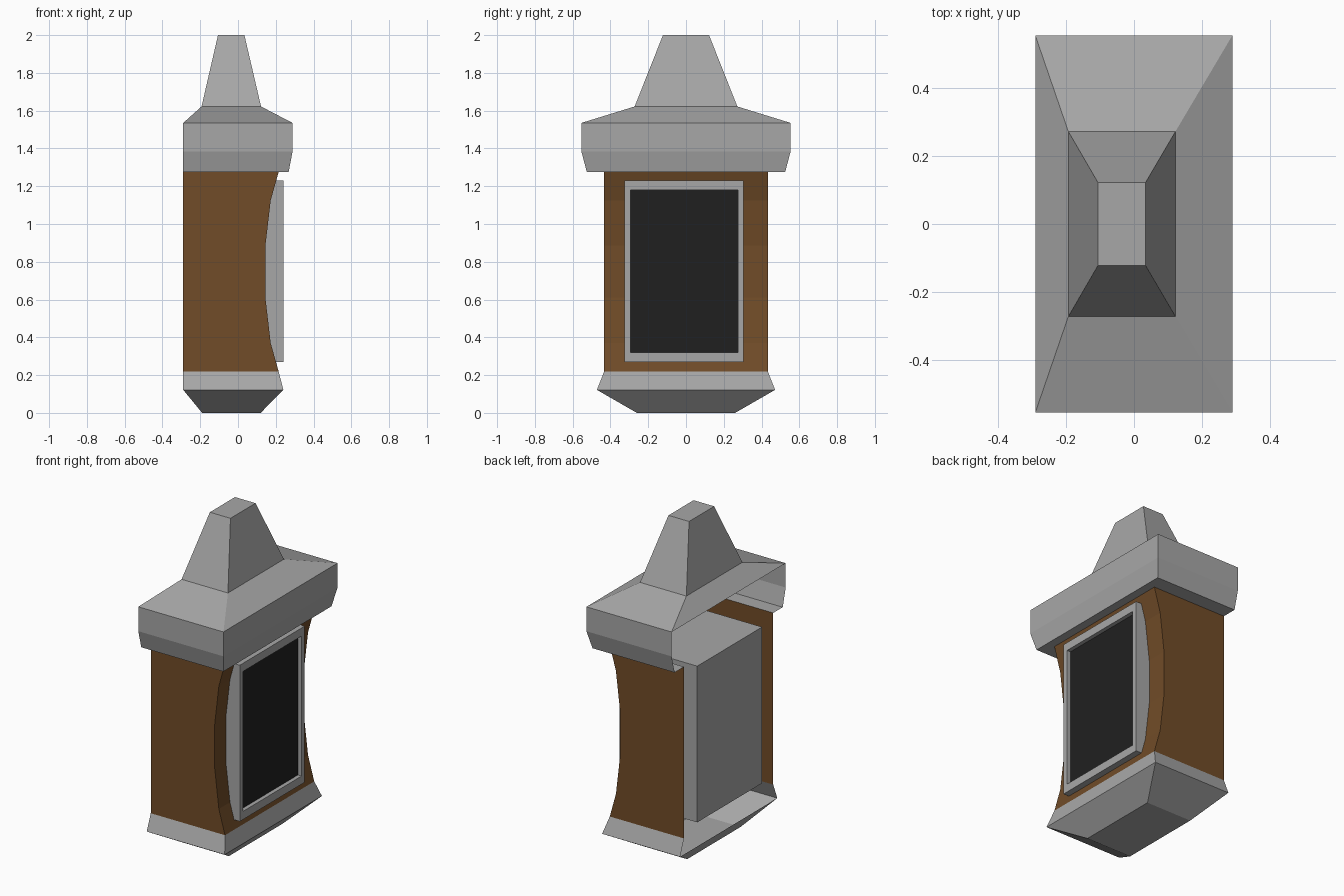
import bpy

if "Cube" in bpy.data.objects:
    bpy.data.objects.remove(bpy.data.objects["Cube"])


def material(name, color):
    m = bpy.data.materials.new(name)
    m.diffuse_color = (*color, 1)
    m.use_nodes = True
    m.node_tree.nodes["Principled BSDF"].inputs["Base Color"].default_value = m.diffuse_color
    return m


def plan(xb, xf, hy, z):
    """Horizontal rectangle, starting and ending at the back."""
    return [(xb, -hy, z), (xf, -hy, z), (xf, hy, z), (xb, hy, z)]


def upright(x, hy, hz, yc=-0.01, zc=0.75):
    """Vertical rectangle facing +x."""
    return [(x, yc - hy, zc - hz), (x, yc + hy, zc - hz),
            (x, yc + hy, zc + hz), (x, yc - hy, zc + hz)]


grey = material("grey", (0.39, 0.39, 0.39))
brown = material("brown", (0.164, 0.072, 0.021))
black = material("black", (0.0145, 0.0145, 0.0145))
BACK = -0.29


def loft(name, rings, closed=False, start=False, end=False, mat=grey):
    """Skin four-point rings; when not closed the back side stays open."""
    verts = [p for r in rings for p in r]
    faces = []
    for k in range(len(rings) - 1):
        a, b = 4 * k, 4 * k + 4
        for i in range(4 if closed else 3):
            j = (i + 1) % 4
            faces.append((a + i, a + j, b + j, b + i))
    if start:
        faces.append((3, 2, 1, 0))
    if end:
        n = len(verts)
        faces.append((n - 4, n - 3, n - 2, n - 1))
    me = bpy.data.meshes.new(name)
    me.from_pydata(verts, [], faces)
    me.materials.append(mat)
    ob = bpy.data.objects.new(name, me)
    bpy.context.collection.objects.link(ob)
    return ob


# Tapered foot with floor, then a skirt open at the back
foot_top = plan(BACK, 0.24, 0.472, 0.122)
loft("foot", [plan(-0.19, 0.12, 0.26, 0), foot_top], closed=True, start=True)
loft("skirt", [foot_top, plan(BACK, 0.215, 0.433, 0.22)])

# Brown housing with a concave front, open at the back
curve = [(0.215, 0.22), (0.173, 0.37), (0.145, 0.61),
         (0.145, 0.885), (0.173, 1.125), (0.215, 1.275)]
loft("housing", [plan(BACK, x, 0.433, z) for x, z in curve], mat=brown)

# Cornice, open at the back
eaves = plan(BACK, 0.289, 0.554, 1.535)
loft("cornice", [plan(BACK, 0.215, 0.433, 1.275), plan(BACK, 0.268, 0.525, 1.275),
                 plan(BACK, 0.289, 0.554, 1.385), eaves])

# Sloping roof and tapered tower, closed all round
loft("roof_and_tower", [eaves, plan(-0.193, 0.122, 0.272, 1.622),
                        plan(-0.106, 0.034, 0.122, 2.0)], closed=True, end=True)

# Display box through the housing, with a recessed front
loft("display_box", [upright(BACK, 0.315, 0.48), upright(0.24, 0.315, 0.48),
                     upright(0.24, 0.285, 0.43), upright(0.215, 0.285, 0.43)],
     closed=True, start=True)

# Dark screen pane
loft("screen", [upright(0.215, 0.285, 0.43)], end=True, mat=black)
